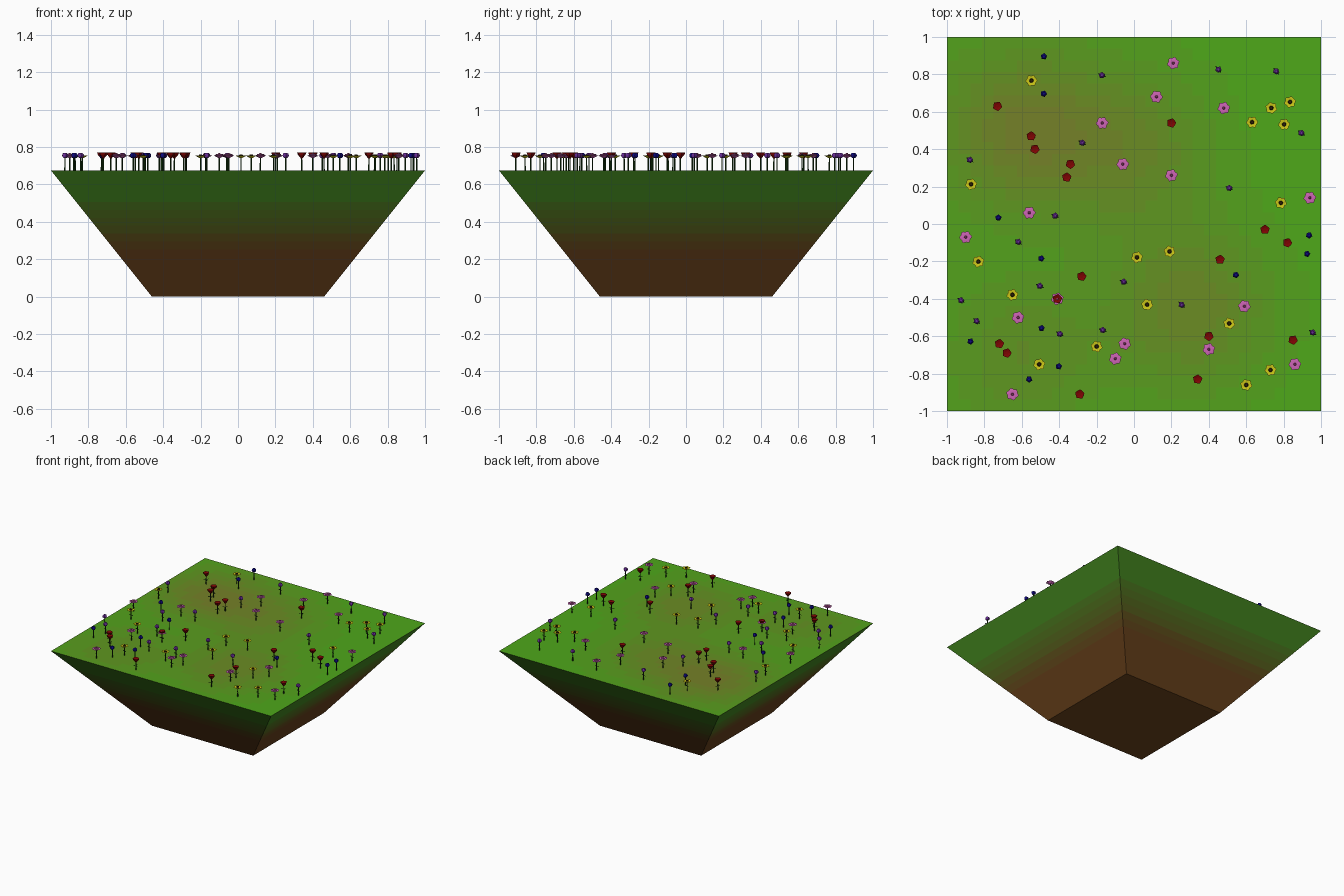
import bpy, bmesh, math, random
from mathutils import Vector

if "Cube" in bpy.data.objects:
    bpy.data.objects.remove(bpy.data.objects["Cube"])

random.seed(4)
TOP, HALF, BASE = 0.675, 1.0, 0.46
LEVELS, BANDS = 10, 16


def mat(name, *rgb):
    m = bpy.data.materials.new(name)
    m.diffuse_color = [(c / 255) ** 2.2 for c in rgb] + [1]
    m.use_nodes = True
    m.node_tree.nodes["Principled BSDF"].inputs["Base Color"].default_value = m.diffuse_color
    return m


def ramp(name, a, b):
    return [mat(f"{name}_{i}", *[p + (q - p) * i / (LEVELS - 1) for p, q in zip(a, b)])
            for i in range(LEVELS)]


def finish(bm, name, mats):
    me = bpy.data.meshes.new(name)
    bm.to_mesh(me)
    bm.free()
    for m in mats:
        me.materials.append(m)
    return me


def place(me, name, loc=(0, 0, 0), rot=0):
    ob = bpy.data.objects.new(name, me)
    ob.location, ob.rotation_euler.z = loc, rot
    bpy.context.collection.objects.link(ob)


# Soil block: tapered sides in colour bands, soil at the bottom to grass at the rim
bm = bmesh.new()
rings = []
for i in range(BANDS + 1):
    t = i / BANDS
    r = BASE + (HALF - BASE) * t
    rings.append([bm.verts.new((sx * r, sy * r, TOP * t))
                  for sx, sy in ((-1, -1), (1, -1), (1, 1), (-1, 1))])
bm.faces.new(rings[0][::-1])
for i in range(BANDS):
    t = min(1, max(0, ((i + 0.5) / BANDS - 0.35) / 0.45))
    for k in range(4):
        j = (k + 1) % 4
        f = bm.faces.new((rings[i][k], rings[i][j], rings[i + 1][j], rings[i + 1][k]))
        f.material_index = round(t * (LEVELS - 1))
place(finish(bm, "soil_block", ramp("side", (108, 70, 34), (72, 138, 38))), "soil_block")

# Grass top: flat grid with soft dry patches
patches = [(-0.6, 0.5, 0.75), (0, 0.4, 0.5), (0.3, -0.45, 0.6), (-0.6, -0.7, 0.4)]
bm = bmesh.new()
bmesh.ops.create_grid(bm, x_segments=32, y_segments=32, size=HALF)
for v in bm.verts:
    v.co.z = TOP
for f in bm.faces:
    c = f.calc_center_median()
    d = sum(a * math.exp(-((c.x - x) ** 2 + (c.y - y) ** 2) / 0.18) for x, y, a in patches)
    f.material_index = round(min(1, d + 0.1) * (LEVELS - 1))
place(finish(bm, "grass_top", ramp("grass", (74, 172, 30), (122, 122, 46))), "grass_top")


def lathe(bm, profile, n, mi, lobes=0, depth=0.2):
    """Revolve (radius, z) points, optionally with petal lobes."""
    prev = None
    for r, z in profile:
        ring = []
        for k in range(n):
            a = 2 * math.pi * k / n
            q = r * (1 - depth * (0.5 - 0.5 * math.cos(lobes * a)))
            ring.append(bm.verts.new((q * math.cos(a), q * math.sin(a), z)))
        if prev:
            for k in range(n):
                j = (k + 1) % n
                bm.faces.new((prev[k], prev[j], ring[j], ring[k])).material_index = mi
        else:
            bm.faces.new(ring[::-1]).material_index = mi
        prev = ring
    bm.faces.new(prev).material_index = mi


stem_green = mat("stem_green", 28, 62, 22)


def flower(name, leaves, mats, *parts):
    """Stem with a few pointed leaves, then the lathed head parts."""
    bm = bmesh.new()
    lathe(bm, [(0.004, 0), (0.0035, 0.078)], 6, 0)
    for i in range(leaves):
        a = 2 * math.pi * i / leaves - 0.6
        d = Vector((math.cos(a), math.sin(a), 0)) * 0.024
        s = Vector((-d.y, d.x, 0)) * 0.25
        up = Vector((0, 0, 0.04))
        bm.faces.new([bm.verts.new(p + up) for p in (d * 0, d * 0.5 - s, d, d * 0.5 + s)])
    for p in parts:
        lathe(bm, *p)
    return finish(bm, name, [stem_green] + mats)


# Flower kinds
rose = flower("rose", 3, [mat("red", 125, 12, 10)],
              ([(0.005, 0.068), (0.021, 0.086), (0.026, 0.098), (0.010, 0.094)], 15, 1, 5))
daisy = flower("daisy", 2, [mat("yellow", 205, 200, 30), mat("seed", 48, 36, 14)],
               ([(0.006, 0.069), (0.032, 0.083), (0.012, 0.081)], 24, 1, 6),
               ([(0.012, 0.080), (0.008, 0.088)], 10, 2))
aster = flower("aster", 2, [mat("pink", 205, 100, 180), mat("pink_eye", 150, 65, 110)],
               ([(0.006, 0.070), (0.034, 0.083), (0.014, 0.085)], 24, 1, 6),
               ([(0.019, 0.083), (0.021, 0.090), (0.010, 0.090)], 15, 1, 5),
               ([(0.009, 0.088), (0.005, 0.095)], 8, 2))
bud = [(0.018 * math.sin(a), 0.083 - 0.016 * math.cos(a))
       for a in [math.pi * k / 6 for k in range(1, 6)]]
violet = flower("violet", 2, [mat("purple", 105, 48, 150)], (bud, 10, 1, 5))
bluebell = flower("bluebell", 0, [mat("blue", 22, 18, 130)], (bud, 10, 1, 5))

# Planted clumps of the largest flowers
roses = [(-.73, .63), (-.55, .47), (-.53, .4), (-.34, .32), (-.36, .25), (.2, .54),
         (.7, -.03), (.82, -.1), (.46, -.19), (-.28, -.28), (-.41, -.4), (-.72, -.64),
         (-.68, -.69), (.4, -.6), (.85, -.62), (.34, -.83), (-.29, -.91)]
asters = [(.21, .86), (.12, .68), (-.17, .54), (.48, .62), (-.06, .32), (.2, .26),
          (-.56, .06), (-.9, -.07), (.94, .14), (.59, -.44), (-.62, -.5), (-.41, -.4),
          (-.05, -.64), (-.1, -.72), (.4, -.67), (.86, -.75), (-.65, -.91)]
taken = roses + asters


def scatter(count):
    """Random spots that keep clear of everything planted so far."""
    spots = []
    while len(spots) < count:
        p = (random.uniform(-0.96, 0.96), random.uniform(-0.94, 0.9))
        if all(math.dist(p, q) > 0.09 for q in taken):
            spots.append(p)
            taken.append(p)
    return spots


# Daisies, violets and bluebells are sown loosely over the rest of the meadow
for me, spots in ((rose, roses), (aster, asters), (daisy, scatter(17)),
                  (violet, scatter(17)), (bluebell, scatter(11))):
    for i, (x, y) in enumerate(spots):
        place(me, f"{me.name}_{i + 1}", (x, y, TOP - 0.003), random.uniform(-0.3, 0.3))
